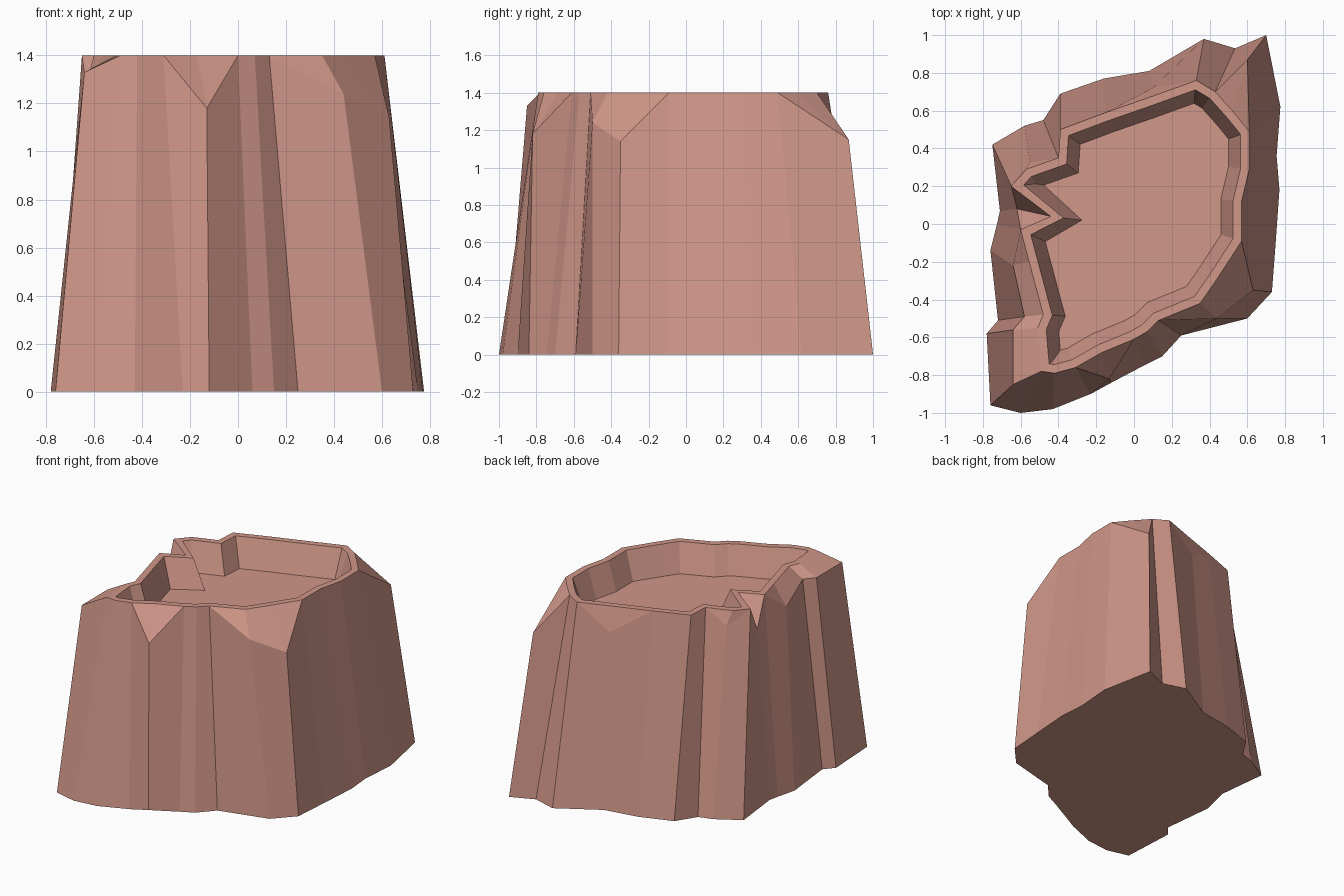
import bpy, bmesh
from mathutils import Vector

if "Cube" in bpy.data.objects:
    bpy.data.objects.remove(bpy.data.objects["Cube"])

HEIGHT, FLOOR = 1.4, 1.2

# Ground outline, counter-clockwise from the front left corner
BASE = [(-.76, -.96), (-.60, -1.0), (-.43, -.98), (-.23, -.90), (-.12, -.84), (.06, -.745), (.15, -.70),
        (.25, -.59), (.60, -.50), (.73, -.36), (.75, -.10), (.77, .18), (.755, .36), (.775, .62),
        (.70, 1.0), (.535, .93), (.37, .98), (.08, .81), (-.16, .77), (-.39, .69), (-.48, .55),
        (-.58, .52), (-.75, .42), (-.71, .07), (-.725, 0), (-.76, -.14), (-.72, -.51), (-.78, -.58)]
# Outer edge of the top rim, one point per ground point
RIM = [(-.50, -.68), (-.49, -.78), (-.42, -.79), (-.31, -.76), (-.17, -.68), (0, -.61), (.07, -.57),
       (.13, -.51), (.35, -.42), (.44, -.29), (.57, -.09), (.57, .12), (.61, .29), (.61, .49),
       (.52, .60), (.43, .70), (.33, .76), (.08, .67), (-.15, .59), (-.39, .50), (-.40, .35),
       (-.57, .29), (-.65, .20), (-.44, .04), (-.60, -.03), (-.555, -.20), (-.48, -.48), (-.51, -.55)]
# Chipped shoulders below the rim, by column number
CHIPS = {0: (-.64, -.85, 1.33), 4: (-.13, -.82, 1.18), 8: (.44, -.50, 1.24), 9: (.63, -.35, 1.14),
         14: (.60, .87, 1.15), 17: (.10, .72, 1.23), 21: (-.55, .33, 1.30), 23: (-.62, .08, 1.2),
         25: (-.64, -.22, 1.25), 26: (-.58, -.49, 1.33), 27: (-.64, -.56, 1.33)}


def inset(points, d):
    """Move an outline inward by d with limited corner stretch."""
    out, n = [], len(points)
    for i in range(n):
        a, p, b = (Vector(points[k % n]) for k in (i - 1, i, i + 1))
        u, v = (p - a).normalized(), (b - p).normalized()
        m = (Vector((-u.y, u.x)) + Vector((-v.y, v.x))).normalized()
        out.append(tuple(p + m * d * min(1.5, 1 / max(.1, m.dot(Vector((-v.y, v.x)))))))
    return out


bm = bmesh.new()


def ring(points, z):
    return [bm.verts.new((x, y, z)) for x, y in points]


base, rim = ring(BASE, 0), ring(RIM, HEIGHT)
lip = ring(inset(RIM, .045), HEIGHT)
floor = ring(inset(RIM, .11), FLOOR)
shoulder = [bm.verts.new(CHIPS[i]) if i in CHIPS else rim[i] for i in range(len(rim))]

# Outer wall, chipped shoulder, flat rim and inner wall
levels = [base, shoulder, rim, lip, floor]
n = len(base)
for low, high in zip(levels, levels[1:]):
    for i in range(n):
        j = (i + 1) % n
        corners = list(dict.fromkeys([low[i], low[j], high[j], high[i]]))
        if len(corners) > 2:
            bm.faces.new(corners)

# Sunken floor and underside
bm.faces.new(floor)
bm.faces.new(base[::-1])

mesh = bpy.data.meshes.new("hollow_rock_stump")
bm.to_mesh(mesh)
bm.free()
stump = bpy.data.objects.new("hollow_rock_stump", mesh)
bpy.context.collection.objects.link(stump)

clay = bpy.data.materials.new("pink_clay")
clay.diffuse_color = (.64, .31, .25, 1)
clay.use_nodes = True
clay.node_tree.nodes["Principled BSDF"].inputs["Base Color"].default_value = clay.diffuse_color
mesh.materials.append(clay)
